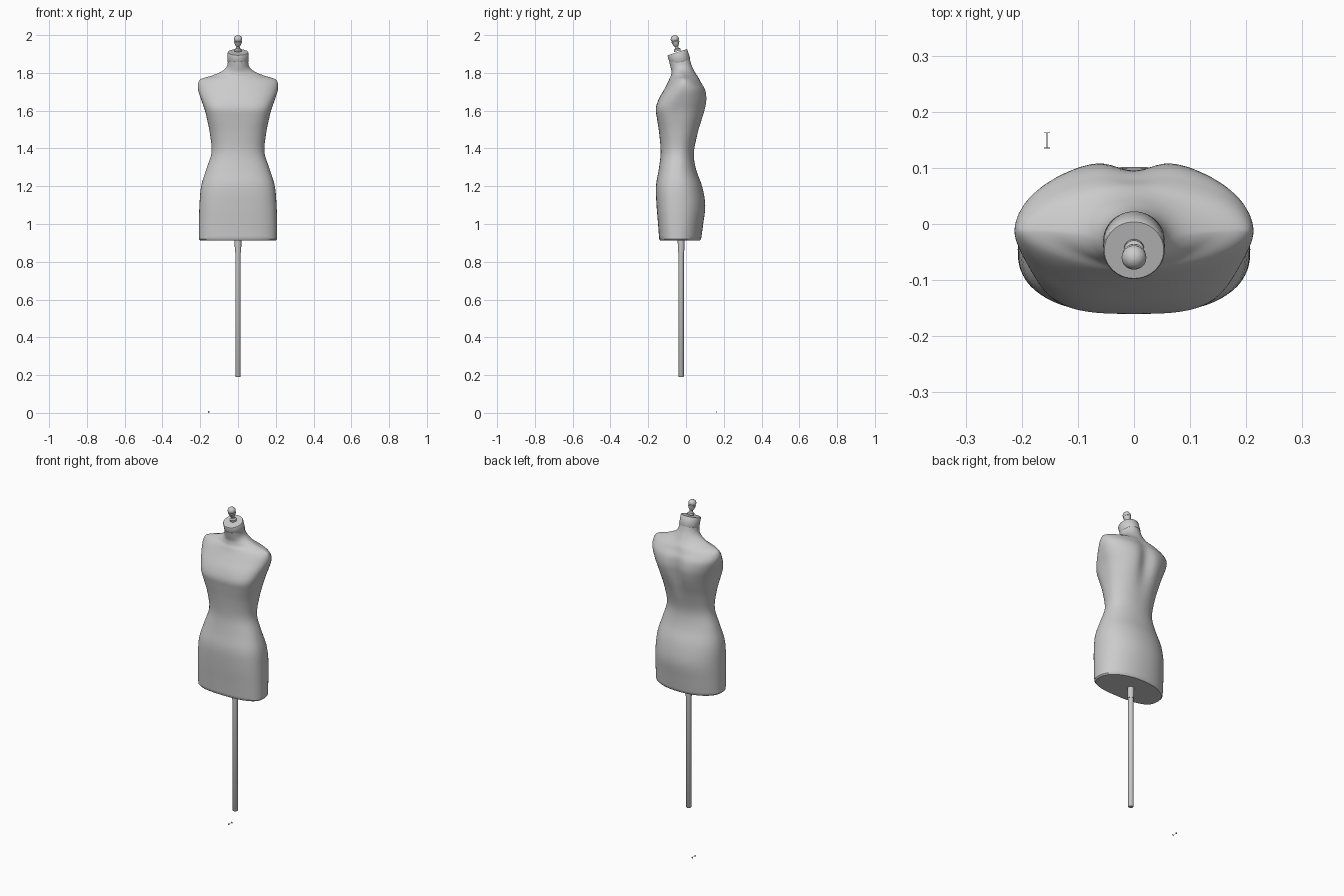
import bpy, bmesh, math
from mathutils import Matrix, Vector


def finish(bm, name, angle=40):
    bmesh.ops.recalc_face_normals(bm, faces=bm.faces)
    me = bpy.data.meshes.new(name)
    bm.to_mesh(me)
    bm.free()
    ob = bpy.data.objects.new(name, me)
    bpy.context.collection.objects.link(ob)
    bpy.ops.object.select_all(action='DESELECT')
    ob.select_set(True)
    bpy.context.view_layer.objects.active = ob
    bpy.ops.object.shade_smooth_by_angle(angle=math.radians(angle))
    return ob


def loft(rings, name):
    bm = bmesh.new()
    loops = [[bm.verts.new(p) for p in r] for r in rings]
    n = len(loops[0])
    for a, b in zip(loops, loops[1:]):
        for i in range(n):
            j = (i + 1) % n
            bm.faces.new((a[i], a[j], b[j], b[i]))
    bm.faces.new(loops[0])
    bm.faces.new(loops[-1])
    return finish(bm, name)


def lathe(profile, origin, tilt, name, n=32):
    # round part from (radius, height) pairs, axis tilted about x
    m = Matrix.Translation(origin) @ Matrix.Rotation(tilt, 4, 'X')
    rings = [[m @ Vector((r * math.cos(math.tau * i / n), r * math.sin(math.tau * i / n), h))
              for i in range(n)] for r, h in profile]
    return loft(rings, name)


def smooth_rows(rows, steps):
    # Catmull-Rom interpolation between section rows
    out = []
    last = len(rows) - 1
    for k in range(last):
        quad = rows[max(k - 1, 0)], rows[k], rows[k + 1], rows[min(k + 2, last)]
        for s in range(steps):
            t = s / steps
            out.append([0.5 * (2 * b + (c - a) * t + (2 * a - 5 * b + 4 * c - d) * t * t
                               + (3 * b - a - 3 * c + d) * t ** 3) for a, b, c, d in zip(*quad)])
    return out + [list(rows[-1])]


def section(z, hw, cy, yf, yb, ef, eb, n=96):
    # superellipse with separate front and back, a spine hollow and a leaning neck
    u = min(max((z - 1.79) / 0.07, 0), 1)
    slope = 0.34 * u * u * (3 - 2 * u)
    hollow = 0.024 * math.exp(-((z - 1.63) / 0.12) ** 2)
    pts = []
    for i in range(n):
        c, s = math.cos(math.tau * i / n), math.sin(math.tau * i / n)
        e = ef if s < 0 else eb
        x = hw * math.copysign(abs(c) ** (2 / e), c)
        y = abs(s) ** (2 / e)
        y = cy + (y * (yb - cy) if s >= 0 else -y * (cy - yf))
        if s > 0:
            y -= hollow * s * math.exp(-(x / 0.045) ** 2)
        pts.append((x, y, z + slope * (y - cy)))
    return pts


# torso: height, half width, side y, front y, back y, front and back squareness
rows = [
    (0.920, 0.207, -0.045, -0.142, 0.080, 2.7, 2.1),
    (1.000, 0.207, -0.045, -0.148, 0.091, 2.7, 2.1),
    (1.100, 0.204, -0.045, -0.156, 0.102, 2.7, 2.1),
    (1.200, 0.195, -0.045, -0.159, 0.085, 2.6, 2.1),
    (1.290, 0.168, -0.045, -0.144, 0.053, 2.4, 2.1),
    (1.380, 0.140, -0.042, -0.134, 0.042, 2.3, 2.1),
    (1.480, 0.149, -0.038, -0.142, 0.066, 2.5, 2.1),
    (1.560, 0.165, -0.032, -0.154, 0.095, 3.0, 2.1),
    (1.610, 0.178, -0.026, -0.160, 0.110, 3.2, 2.1),
    (1.660, 0.196, -0.020, -0.145, 0.117, 2.7, 2.1),
    (1.710, 0.211, -0.014, -0.117, 0.108, 2.2, 2.1),
    (1.745, 0.211, -0.012, -0.098, 0.088, 1.9, 1.9),
    (1.768, 0.195, -0.012, -0.088, 0.076, 1.6, 1.6),
    (1.785, 0.140, -0.014, -0.080, 0.064, 1.5, 1.5),
    (1.808, 0.086, -0.020, -0.077, 0.046, 1.7, 1.7),
    (1.835, 0.058, -0.028, -0.080, 0.028, 2.0, 2.0),
    (1.875, 0.053, -0.037, -0.088, 0.015, 2.0, 2.0),
]
rings = [section(*r) for r in smooth_rows(rows, 4)]
hem = [section(0.913, 0.200, -0.045, -0.136, 0.074, 2.7, 2.1)]
loft(hem + rings, "torso")

# neck cap
lean = math.radians(18)
lathe([(0.0535, -0.025), (0.055, -0.023), (0.055, 0.028), (0.053, 0.031)],
      (0, -0.037, 1.88), lean, "neck_cap", 48)

# finial on the neck
lathe([(0.018, -0.006), (0.018, 0.005), (0.010, 0.010), (0.009, 0.019), (0.014, 0.026),
       (0.020, 0.040), (0.021, 0.046), (0.018, 0.050), (0.021, 0.055), (0.022, 0.062),
       (0.018, 0.072), (0.010, 0.078), (0.002, 0.080)],
      (0, -0.046, 1.921), math.radians(13), "finial")

# stand pole and its collar
lathe([(0.012, 0.19), (0.0145, 0.193), (0.0145, 0.95)], (0, -0.026, 0), 0, "pole")
lathe([(0.0165, 0.85), (0.0185, 0.93)], (0, -0.026, 0), 0, "pole_collar")

# small loose pin on the ground
lathe([(0.005, 0), (0.005, 0.001), (0.0008, 0.0011), (0.0008, 0.0269), (0.005, 0.027), (0.005, 0.028)],
      (-0.155, 0.163, 0.005), math.pi / 2, "loose_pin", 12)
